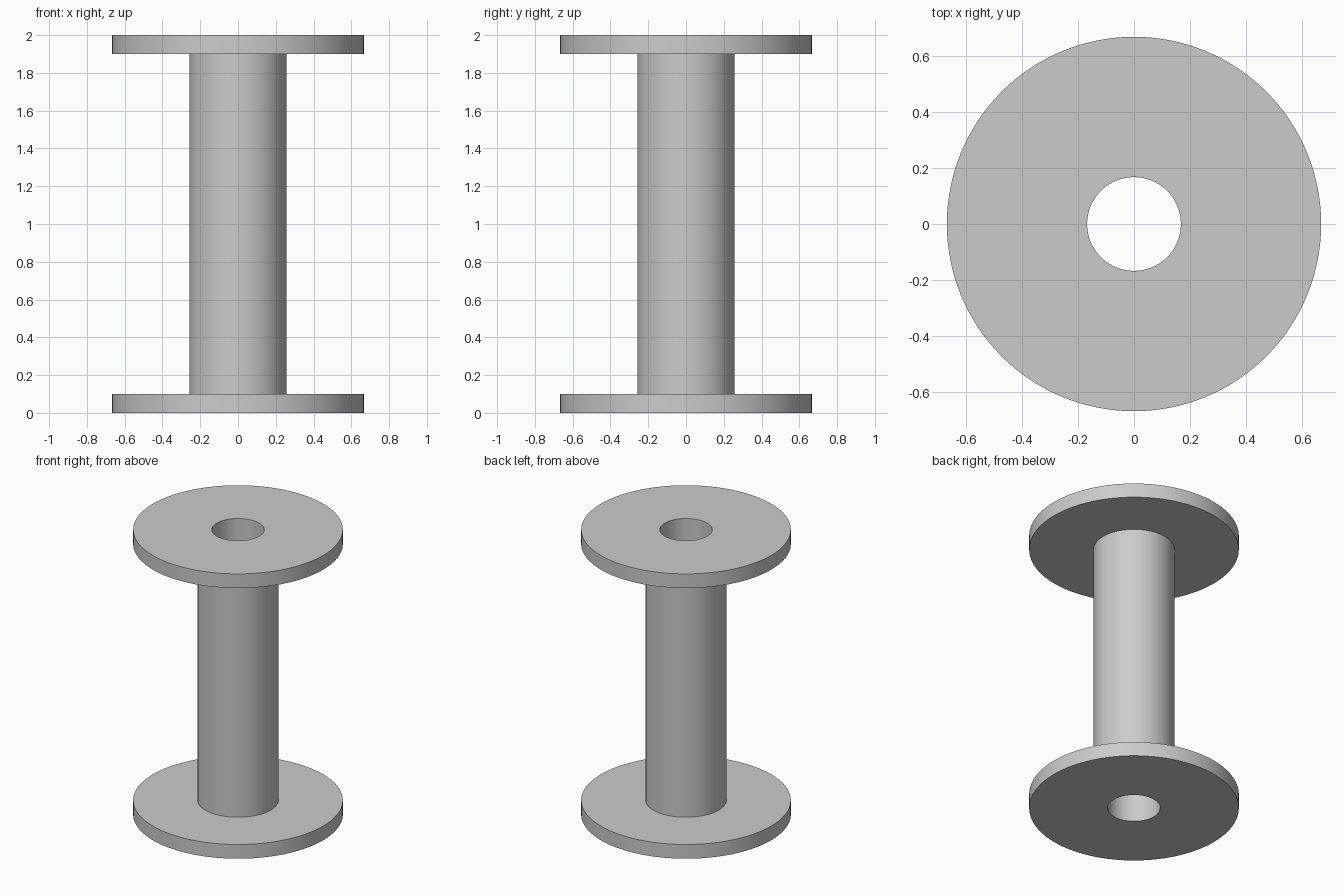
import bpy
import bmesh
from math import radians, tau

cube = bpy.data.objects.get("Cube")
if cube:
    bpy.data.objects.remove(cube, do_unlink=True)

FLANGE_R, BARREL_R, BORE_R = 0.667, 0.257, 0.167
HEIGHT, THICK = 2.0, 0.1
SEGMENTS = 128

# Single plain grey
grey = bpy.data.materials.new("light grey")
grey.use_nodes = True
colour = (0.6, 0.6, 0.6, 1)
grey.diffuse_color = colour
grey.node_tree.nodes["Principled BSDF"].inputs["Base Color"].default_value = colour

# Closed half-section of the spool: bore, flanges and barrel
profile = [
    (BORE_R, 0), (FLANGE_R, 0), (FLANGE_R, THICK), (BARREL_R, THICK),
    (BARREL_R, HEIGHT - THICK), (FLANGE_R, HEIGHT - THICK),
    (FLANGE_R, HEIGHT), (BORE_R, HEIGHT),
]

# Turn the section around the z axis
bm = bmesh.new()
verts = [bm.verts.new((r, 0, z)) for r, z in profile]
edges = [bm.edges.new((a, b)) for a, b in zip(verts, verts[1:] + verts[:1])]
bmesh.ops.spin(bm, geom=verts + edges, cent=(0, 0, 0), axis=(0, 0, 1),
               angle=tau, steps=SEGMENTS, use_merge=True)
bmesh.ops.remove_doubles(bm, verts=bm.verts, dist=0.0001)
bmesh.ops.recalc_face_normals(bm, faces=bm.faces)

mesh = bpy.data.meshes.new("spool")
bm.to_mesh(mesh)
bm.free()
mesh.materials.append(grey)
spool = bpy.data.objects.new("spool", mesh)
bpy.context.collection.objects.link(spool)

# Smooth round walls, sharp rims
bpy.ops.object.select_all(action="DESELECT")
spool.select_set(True)
bpy.context.view_layer.objects.active = spool
bpy.ops.object.shade_smooth_by_angle(angle=radians(30))
